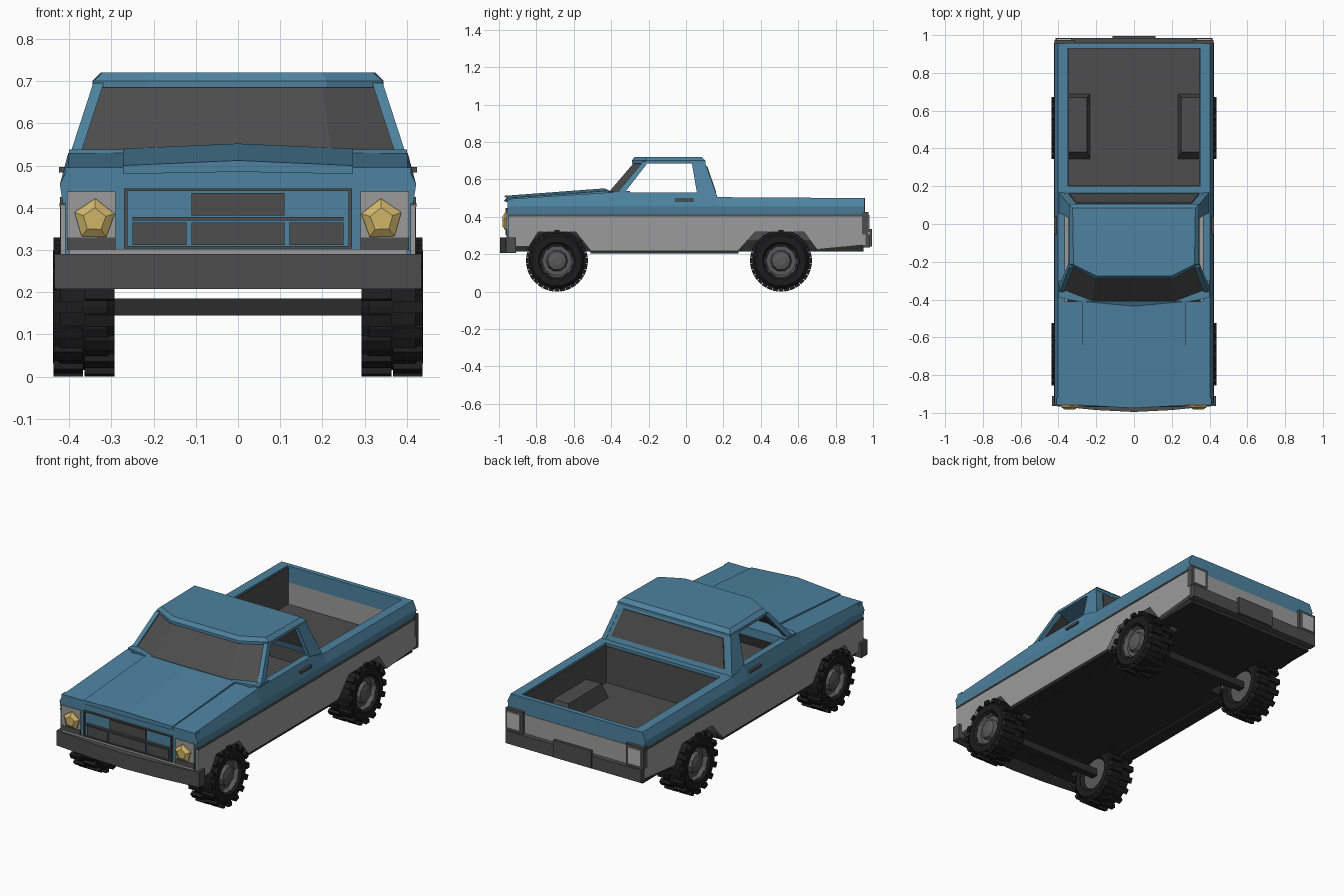
import bpy, bmesh, math
from mathutils import Vector, Matrix

cube = bpy.data.objects.get("Cube")
if cube:
    bpy.data.objects.remove(cube, do_unlink=True)


def material(name, r, g, b):
    m = bpy.data.materials.new(name)
    m.use_nodes = True
    m.diffuse_color = (r, g, b, 1)
    m.node_tree.nodes["Principled BSDF"].inputs["Base Color"].default_value = (r, g, b, 1)
    return m


BLUE = material("blue paint", .075, .225, .35)
GREY = material("light grey paint", .33, .33, .33)
DARK = material("dark grey trim", .075, .075, .075)
BLACK = material("black underside", .025, .025, .025)
RUBBER = material("tyre rubber", .012, .012, .012)
RIM = material("rim grey", .1, .1, .1)
GOLD = material("headlight gold", .62, .46, .14)
LENS = material("lens grey", .45, .45, .45)


def finish(name, bm, mat, mirror=False):
    bmesh.ops.recalc_face_normals(bm, faces=bm.faces)
    me = bpy.data.meshes.new(name)
    bm.to_mesh(me)
    bm.free()
    me.materials.append(mat)
    ob = bpy.data.objects.new(name, me)
    bpy.context.collection.objects.link(ob)
    if mirror:
        ob.modifiers.new("mirror", 'MIRROR').use_mirror_merge = False
    return ob


def loft(name, rings, mat, mirror=False):
    """Skin a list of closed rings and cap both ends."""
    bm = bmesh.new()
    vs = [[bm.verts.new(p) for p in ring] for ring in rings]
    n = len(vs[0])
    for a, b in zip(vs, vs[1:]):
        for i in range(n):
            j = (i + 1) % n
            bm.faces.new((a[i], a[j], b[j], b[i]))
    bm.faces.new(vs[0])
    bm.faces.new(vs[-1])
    return finish(name, bm, mat, mirror)


def plate(name, pts, offset, mat, mirror=False):
    """Extrude a polygon along a vector."""
    off = Vector(offset)
    return loft(name, [pts, [Vector(p) + off for p in pts]], mat, mirror)


def box(name, x, y, z, mat, mirror=False):
    pts = [(x[0], y[0], z[0]), (x[1], y[0], z[0]), (x[1], y[1], z[0]), (x[0], y[1], z[0])]
    return plate(name, pts, (0, 0, z[1] - z[0]), mat, mirror)


def sym(half):
    """Complete a half outline across x = 0."""
    return half + [(-p[0],) + tuple(p[1:]) for p in reversed(half)]


# Lower side panels with wheel arches
lower = [(-.95, .24), (-.84, .24), (-.79, .32), (-.59, .32), (-.51, .22), (.28, .22),
         (.37, .32), (.63, .32), (.70, .225), (.96, .25), (.96, .405), (-.95, .405)]
plate("lower_side_panel", [(.35, y, z) for y, z in lower], (.07, 0, 0), GREY, True)
box("side_sill", (.34, .417), (-.51, .28), (.205, .222), BLACK, True)
box("side_trim_line", (.40, .423), (-.95, .96), (.402, .411), DARK, True)

# Underside plate notched around the wheels
notch = [(.40, -.93), (.40, -.85), (.27, -.85), (.27, -.51), (.40, -.51),
         (.40, .30), (.27, .30), (.27, .69), (.40, .69), (.40, .95)]
plate("underside", [p + (.215,) for p in sym(notch)], (0, 0, .065), BLACK)
box("engine_bay", (-.28, .28), (-.93, -.38), (.27, .47), BLACK)
box("cab_floor", (-.36, .36), (-.40, .18), (.27, .40), DARK)


# Upper blue sides: front fender, door and bed rail
def side_ring(y, top, inner):
    return [(.415, y, .41), (.422, y, .455), (.402, y, top), (inner, y, top), (inner, y, .41)]


loft("front_fender", [side_ring(-.955, .495, .27), side_ring(-.41, .53, .27)], BLUE, True)
loft("door_and_bed_side", [side_ring(-.41, .53, .365), side_ring(.07, .53, .365),
                           side_ring(.17, .505, .35), side_ring(.955, .50, .35)], BLUE, True)
box("door_handle", (.40, .424), (-.055, .04), (.483, .497), DARK, True)

# Hood with a crowned middle
def hood_ring(y, z, bow):
    return [(.272, y, z - .02), (.272, y, z), (0, y - bow, z + .012),
            (-.272, y, z), (-.272, y, z - .02), (0, y - bow, z - .015)]


loft("hood", [hood_ring(-.96, .50, .015), hood_ring(-.41, .54, .025)], BLUE)
cowl = [(.40, -.30), (.40, -.39), (.22, -.425)]
plate("cowl", [p + (.49,) for p in sym(cowl)], (0, 0, .048), BLUE)

# Cab roof
eave = [(.345, .105), (.343, -.215), (.21, -.29)]
crown = [(.325, .085), (.32, -.215), (.20, -.275)]
loft("roof", [[p + (.685,) for p in sym(eave)], [p + (.70,) for p in sym(eave)],
              [p + (.72,) for p in sym(crown)]], BLUE)

# Pillars and windscreen
plate("front_pillar", [(.40, -.375, .52), (.343, -.23, .695), (.343, -.20, .695), (.40, -.335, .52)],
      (-.025, 0, 0), BLUE, True)
plate("rear_pillar", [(.40, .06, .52), (.343, .03, .695), (.343, .10, .695), (.40, .17, .50)],
      (-.025, 0, 0), BLUE, True)
loft("windscreen", [[(s * xb, yb, .535), (s * xb, yb + .01, .535),
                     (s * xt, yt + .01, .687), (s * xt, yt, .687)]
                    for s, xb, yb, xt, yt in ((-1, .375, -.35, .33, -.215), (-1, .22, -.41, .20, -.28),
                                              (1, .22, -.41, .20, -.28), (1, .375, -.35, .33, -.215))], DARK)
plate("cab_back", [(.40, .17, .49), (.343, .10, .695), (-.343, .10, .695), (-.40, .17, .49)],
      (0, -.02, 0), BLUE)
plate("rear_window", [(.345, .162, .53), (.305, .113, .672), (-.305, .113, .672), (-.345, .162, .53)],
      (0, -.034, 0), DARK)

# Cargo bed
box("bed_floor", (-.35, .35), (.19, .94), (.27, .29), DARK)
box("bed_wall", (.343, .352), (.19, .94), (.28, .492), DARK, True)
box("bed_front_wall", (-.35, .35), (.185, .205), (.28, .49), DARK)
box("bed_front_rail", (-.36, .36), (.155, .20), (.485, .505), BLUE)
loft("bed_wheel_box", [[(.35, .34, .28), (.23, .34, .28), (.23, .69, .28), (.35, .69, .28)],
                       [(.35, .38, .375), (.25, .38, .375), (.25, .67, .375), (.35, .67, .375)]],
     DARK, True)

# Tailgate and rear end
box("tailgate_upper", (-.36, .36), (.93, .957), (.41, .50), BLUE)
box("tailgate_lower", (-.40, .40), (.93, .96), (.25, .41), GREY)
box("rear_bumper", (-.415, .415), (.945, .985), (.235, .305), DARK)
box("number_plate", (-.115, .115), (.98, .995), (.24, .335), DARK)
box("tail_light_frame", (.315, .422), (.94, .975), (.305, .425), DARK, True)
box("tail_light_lens", (.33, .41), (.97, .982), (.32, .41), LENS, True)

# Nose, grille and headlights
box("nose", (-.41, .41), (-.955, -.92), (.29, .495), BLUE)
box("nose_skirt", (-.40, .40), (-.96, -.92), (.27, .302), GREY)
box("headlight_bay", (.29, .405), (-.961, -.95), (.33, .438), GREY, True)
box("headlight_bay_base", (.29, .405), (-.963, -.95), (.30, .33), DARK, True)
box("grille_upper", (-.11, .11), (-.963, -.95), (.382, .435), DARK)
box("grille_lower", (-.11, .11), (-.963, -.95), (.312, .365), DARK)
box("grille_side", (.122, .25), (-.963, -.95), (.312, .365), DARK, True)
box("grille_bar", (-.25, .25), (-.968, -.95), (.37, .378), DARK)
box("grille_frame_side", (.262, .27), (-.966, -.95), (.305, .445), DARK, True)
box("grille_frame_edge", (-.27, .27), (-.966, -.95), (.44, .446), DARK)
box("grille_frame_base", (-.27, .27), (-.966, -.95), (.303, .309), DARK)


def pentagon(y, r):
    return [(.34 + r * math.cos(a), y, .372 + r * math.sin(a))
            for a in (math.radians(20 + 72 * i) for i in range(5))]


loft("headlight", [pentagon(-.955, .05), pentagon(-.968, .05), pentagon(-.982, .028)], GOLD, True)

# Front bumper, gently pointed in the middle
bumper = [(.40, -.91), (.435, -.91), (.435, -.962), (.20, -.985), (.001, -.995)]
plate("front_bumper", [p + (.207,) for p in sym(bumper)], (0, 0, .083), DARK)


# Wheels
def lathe(name, profile, cy, cz, mat, sides):
    bm = bmesh.new()
    rings = []
    for i in range(sides):
        a = 2 * math.pi * i / sides
        rings.append([bm.verts.new((x, cy + r * math.cos(a), cz + r * math.sin(a))) for x, r in profile])
    for i in range(sides):
        a, b = rings[i], rings[(i + 1) % sides]
        for j in range(len(profile) - 1):
            bm.faces.new((a[j], a[j + 1], b[j + 1], b[j]))
    bmesh.ops.remove_doubles(bm, verts=bm.verts, dist=.0001)
    return finish(name, bm, mat, True)


def lugs(name, cy, cz, count):
    bm = bmesh.new()
    for i in range(count * 2):
        x = .328 if i % 2 else .402
        turn = Matrix.Rotation(math.pi * i / count, 4, 'X')
        place = Matrix.Translation((x, cy, cz)) @ turn @ Matrix.Translation((0, 0, .154))
        bmesh.ops.create_cube(bm, size=1, matrix=place @ Matrix.Diagonal((.07, .028, .022, 1)))
    return finish(name, bm, RUBBER, True)


tyre = [(.31, .085), (.292, .10), (.292, .135), (.31, .152), (.42, .152), (.438, .135), (.438, .10), (.425, .088)]
rim = [(.31, 0), (.31, .088), (.425, .09), (.405, .08), (.405, .058), (.425, .05), (.432, .025), (.432, 0)]
for end, cy in (("front", -.69), ("rear", .508)):
    lathe(end + "_tyre", tyre, cy, .165, RUBBER, 18)
    lathe(end + "_rim", rim, cy, .165, RIM, 10)
    lugs(end + "_tyre_lugs", cy, .165, 16)
    box(end + "_axle", (-.32, .32), (cy - .02, cy + .02), (.145, .185), BLACK)
